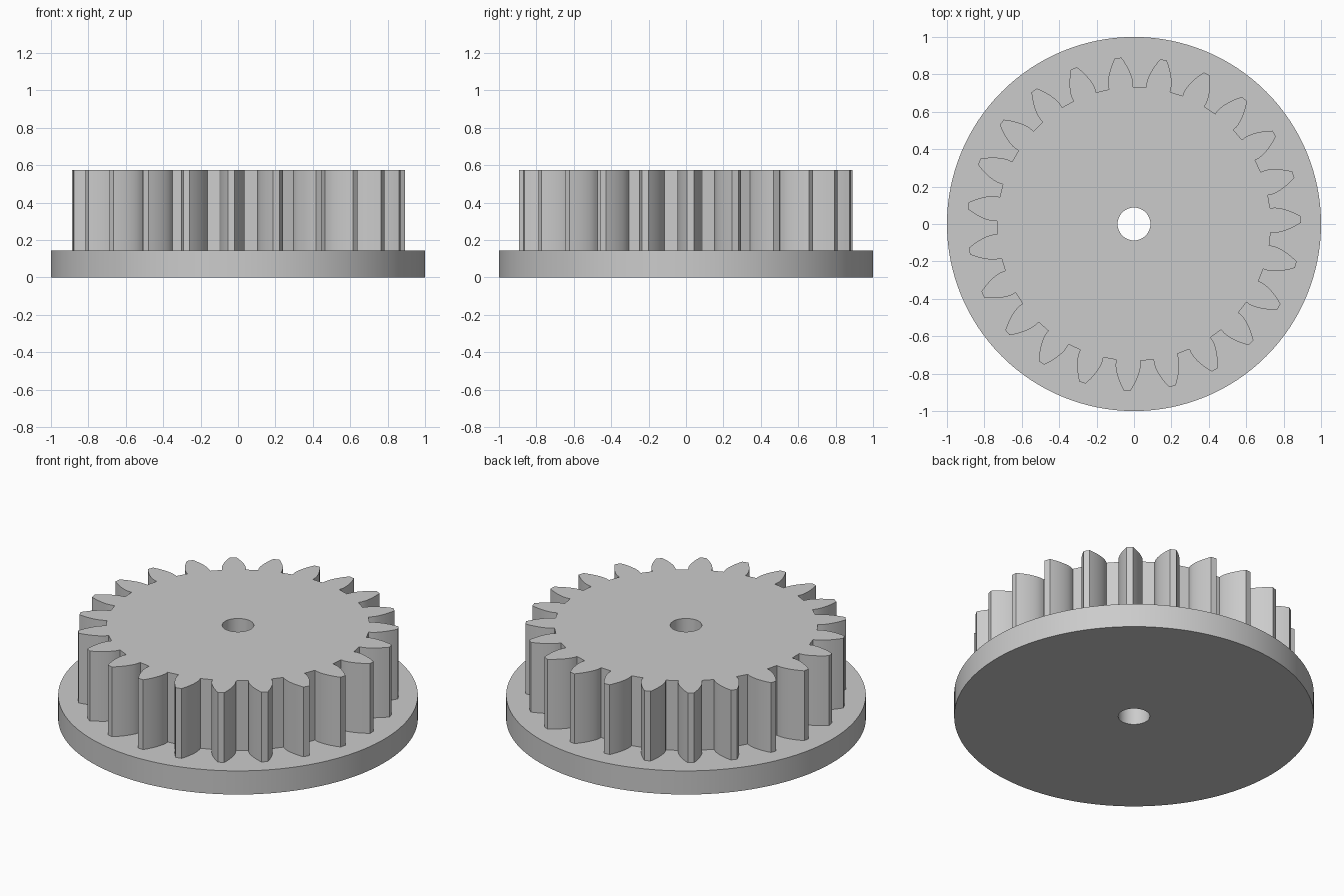
import bpy, bmesh
from math import sin, cos, tan, acos, pi, radians

if "Cube" in bpy.data.objects:
    bpy.data.objects.remove(bpy.data.objects["Cube"])

TEETH = 23
PHASE = radians(1.55)
ROOT_R, BASE_R, TIP_R = 0.732, 0.753, 0.892
ROOT_HALF = radians(5.1)
BORE_R = 0.088
DISC_TOP, GEAR_TOP = 0.145, 0.573

# Single grey material
grey = bpy.data.materials.new("grey")
grey.use_nodes = True
colour = (0.6, 0.6, 0.6, 1)
grey.diffuse_color = colour
grey.node_tree.nodes["Principled BSDF"].inputs["Base Color"].default_value = colour


def circle(radius, count):
    return [(radius * cos(2 * pi * i / count), radius * sin(2 * pi * i / count))
            for i in range(count)]


def gear_outline(steps=8):
    # Radial foot, then an involute flank up to the tip
    flank = [(ROOT_R, ROOT_HALF)]
    for i in range(steps + 1):
        r = BASE_R + (TIP_R - BASE_R) * i / steps
        a = acos(BASE_R / r)
        flank.append((r, ROOT_HALF - (tan(a) - a)))
    tooth = [(r, -a) for r, a in flank] + [(r, a) for r, a in reversed(flank)]
    points = []
    for t in range(TEETH):
        centre = PHASE + 2 * pi * t / TEETH
        points += [(r * cos(centre + a), r * sin(centre + a)) for r, a in tooth]
    return points


def bored_plate(name, outline, z0, z1):
    # Fill between the outline and the central bore, then extrude upwards
    bm = bmesh.new()
    edges = []
    for loop in (outline, circle(BORE_R, 48)):
        verts = [bm.verts.new((x, y, z0)) for x, y in loop]
        edges += [bm.edges.new((v, verts[i - 1])) for i, v in enumerate(verts)]
    bmesh.ops.triangle_fill(bm, edges=edges, use_beauty=True, normal=(0, 0, 1))
    result = bmesh.ops.extrude_face_region(bm, geom=bm.faces[:], use_keep_orig=True)
    top = [g for g in result["geom"] if isinstance(g, bmesh.types.BMVert)]
    bmesh.ops.translate(bm, verts=top, vec=(0, 0, z1 - z0))
    bmesh.ops.recalc_face_normals(bm, faces=bm.faces[:])
    mesh = bpy.data.meshes.new(name)
    bm.to_mesh(mesh)
    bm.free()
    mesh.materials.append(grey)
    obj = bpy.data.objects.new(name, mesh)
    bpy.context.collection.objects.link(obj)
    bpy.ops.object.select_all(action="DESELECT")
    obj.select_set(True)
    bpy.context.view_layer.objects.active = obj
    bpy.ops.object.shade_smooth_by_angle(angle=radians(30))
    return obj


# Round flange at the bottom and the toothed wheel on it
bored_plate("flange_disc", circle(1, 128), 0, DISC_TOP)
bored_plate("gear_wheel", gear_outline(), DISC_TOP, GEAR_TOP)
